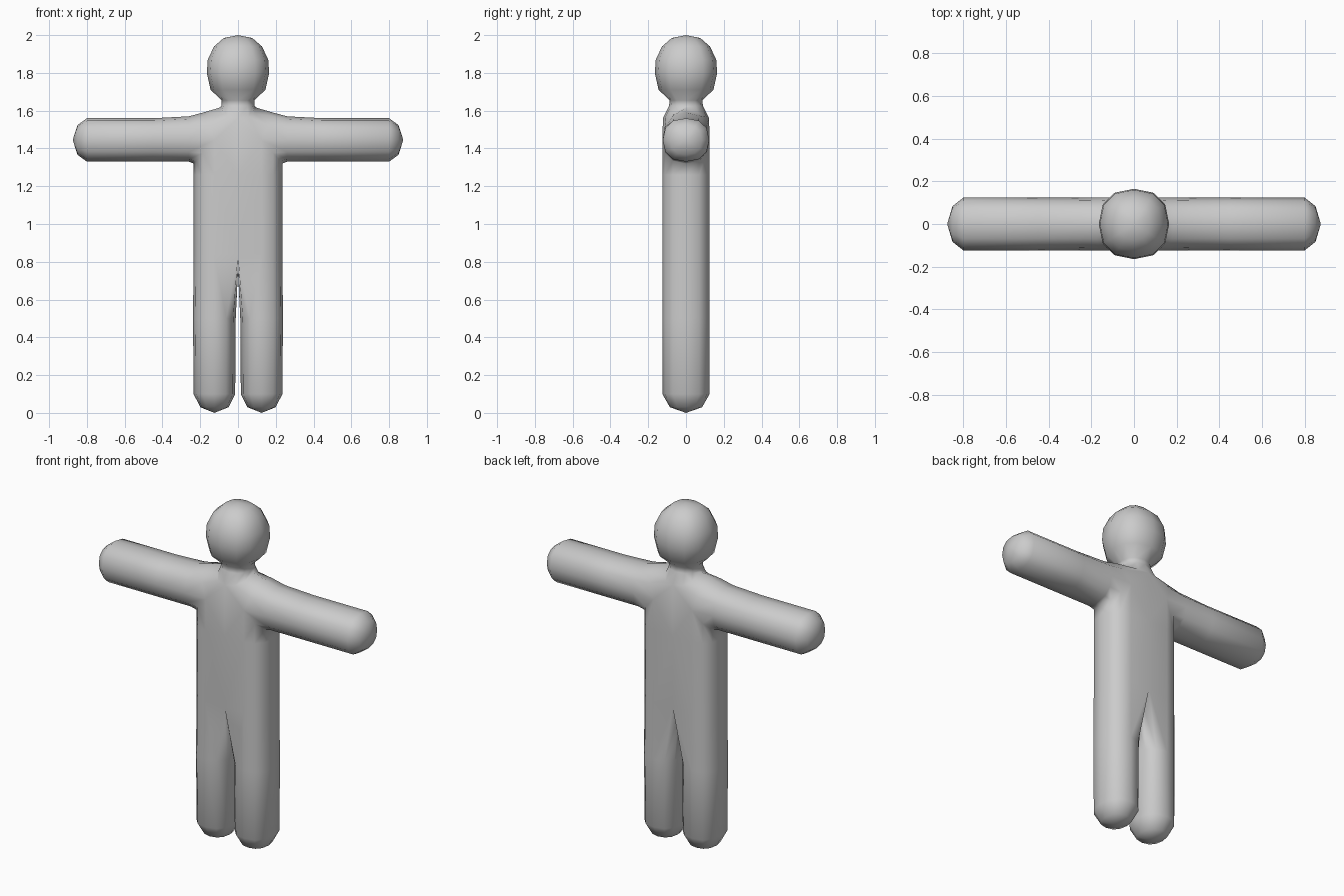
import bpy, bmesh, math

if "Cube" in bpy.data.objects:
    bpy.data.objects.remove(bpy.data.objects["Cube"])

bm = bmesh.new()


def unit(k):
    """Point k of a slightly squared twelve-sided ring."""
    a = math.radians(30 * k)
    p = [math.copysign(abs(t) ** 0.85, t) if abs(t) > 1e-6 else 0.0
         for t in (math.cos(a), math.sin(a))]
    return p


def verts(points):
    return [bm.verts.new(p) for p in points]


def strip(a, b, closed=False):
    """Join two rows of points with quads."""
    n = len(a)
    for i in range(n if closed else n - 1):
        j = (i + 1) % n
        bm.faces.new((a[i], a[j], b[j], b[i]))


def loft(rows, closed=False):
    for a, b in zip(rows, rows[1:]):
        strip(a, b, closed)


def cap(ring, tip, closed=False):
    t = bm.verts.new(tip)
    n = len(ring)
    for i in range(n if closed else n - 1):
        bm.faces.new((ring[i], ring[(i + 1) % n], t))


# Leg: rounded foot, straight shaft, then the inner side closes at the crotch
def leg_ring(z, s=1.0, rx=0.11):
    return verts([(0.125 + rx * s * unit(k)[0], 0.125 * s * unit(k)[1], z) for k in range(12)])


legs = [leg_ring(0.03, 0.68), leg_ring(0.1), leg_ring(0.5, 1, 0.113)]
crotch = []
for k in range(12):
    u, v = unit(k)
    if 4 <= k <= 8:
        edge = abs(k - 6) / 2
        y = (-0.125, -0.07, 0, 0.07, 0.125)[8 - k]
        crotch.append((0, y, 0.75 + 0.09 * edge ** 2))
    else:
        crotch.append((0.125 + 0.11 * u, 0.125 * v, 0.84))
legs.append(verts(crotch))
loft(legs, True)
cap(legs[0], (0.125, 0, 0), True)

# Torso: open half profile running from front centre to back centre
order = (9, 10, 11, 0, 1, 2, 3)
low = [legs[-1][k] for k in (8,) + order + (4,)]
high = verts([(0, -0.125, 1.26)]
             + [(0.125 + 0.11 * unit(k)[0], 0.125 * unit(k)[1], 1.26) for k in order]
             + [(0, 0.125, 1.26)])
loft([low, high])

# Shoulder opening: index 0 front, 3 armpit, 6 back, 9 top
shoulder = []
for k in range(12):
    c, s = unit(k)
    x = 0.125 + (0.11 * s if s > 0 else -0.06 * s)
    z = 1.445 - (0.125 * s if s > 0 else 0.145 * s)
    shoulder.append((x, -0.125 * c, z))
shoulder = verts(shoulder)
strip(high[1:8], shoulder[:7])


# Arm with rounded hand end
def arm_ring(x, s=1.0, top=0.115):
    return verts([(x, -0.123 * s * unit(k)[0],
                   1.445 - (0.115 if unit(k)[1] > 0 else top) * s * unit(k)[1])
                  for k in range(12)])


arm = [shoulder, arm_ring(0.26, 1, 0.125), arm_ring(0.45), arm_ring(0.8), arm_ring(0.85, 0.68)]
loft(arm, True)
cap(arm[-1], (0.875, 0, 1.445), True)


# Collar, neck and head: half rings from front centre to back centre
def half_ring(z, r, ry=None, dip=0.0):
    row = []
    for k in range(7):
        c, s = unit(k)
        row.append((r * s, -(ry or r) * c, z - dip * abs(c)))
    return verts(row)


collar = half_ring(1.615, 0.1, 0.122, 0.055)
over = [shoulder[k % 12] for k in (12, 11, 10, 9, 8, 7, 6)]
rows = [over, collar, half_ring(1.625, 0.088, 0.09), half_ring(1.655, 0.086)]
rows += [half_ring(z, r) for z, r in ((1.71, 0.145), (1.8, 0.165), (1.87, 0.16),
                                      (1.94, 0.127), (1.985, 0.075))]
loft(rows)
cap(rows[-1], (0, 0, 2.0))

# Chest and upper back panels
bm.faces.new((high[0], high[1], shoulder[0], collar[0]))
bm.faces.new((high[8], high[7], shoulder[6], collar[6]))

bmesh.ops.recalc_face_normals(bm, faces=bm.faces)
mesh = bpy.data.meshes.new("body")
bm.to_mesh(mesh)
bm.free()
body = bpy.data.objects.new("body", mesh)
bpy.context.collection.objects.link(body)

# Mirror the half figure and shade it smooth
mirror = body.modifiers.new("mirror", 'MIRROR')
mirror.use_axis[0] = True
mirror.merge_threshold = 0.001
for p in mesh.polygons:
    p.use_smooth = True

grey = bpy.data.materials.new("light grey")
grey.diffuse_color = (0.6, 0.6, 0.6, 1)
grey.use_nodes = True
grey.node_tree.nodes["Principled BSDF"].inputs["Base Color"].default_value = grey.diffuse_color
mesh.materials.append(grey)
